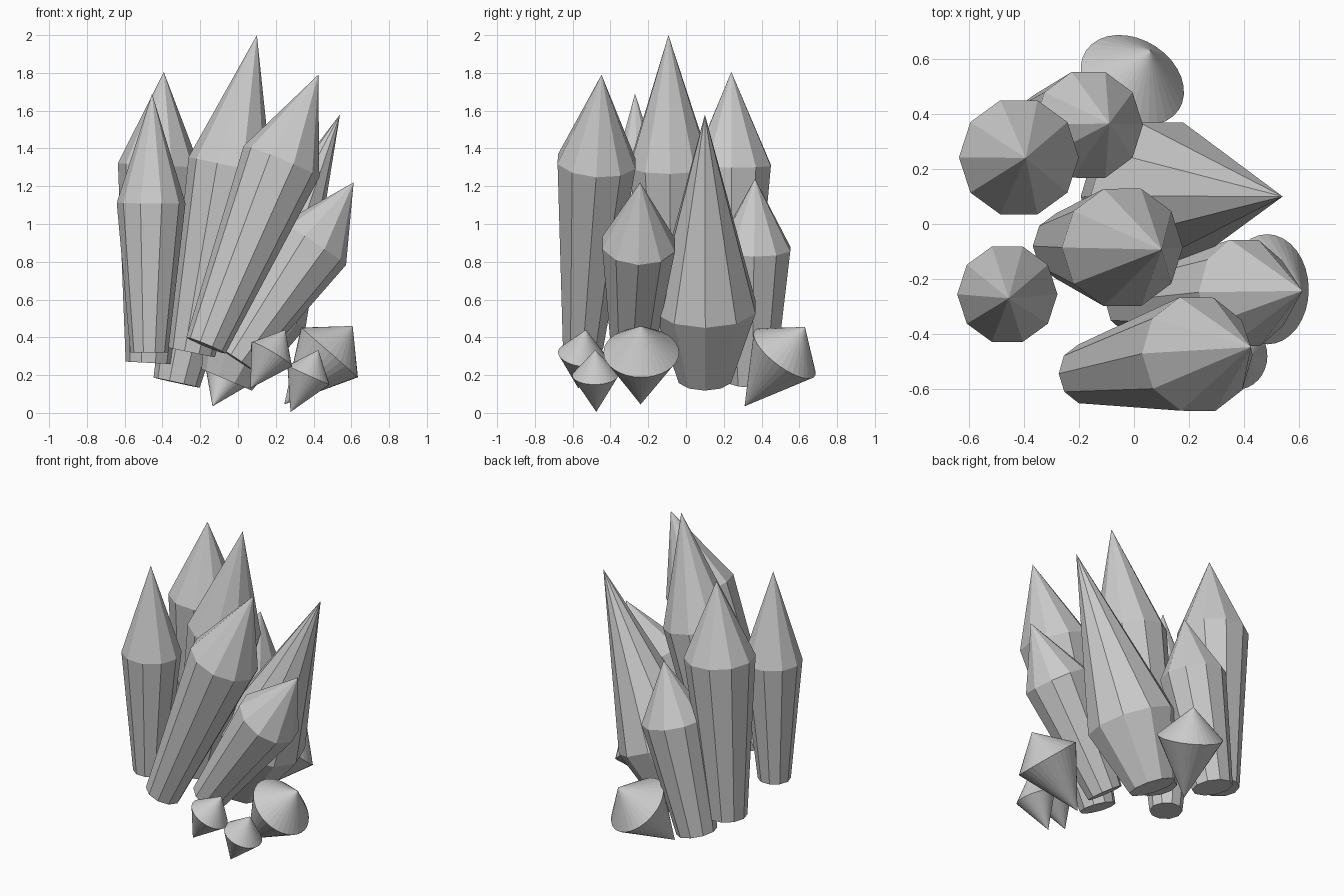
import bpy, bmesh, math
from mathutils import Vector

if "Cube" in bpy.data.objects:
    bpy.data.objects.remove(bpy.data.objects["Cube"])


def crystal(name, base, shoulder, tip, r_base, r_shoulder, sides):
    """Faceted crystal: base ring (or point), shoulder ring, pointed tip."""
    base, shoulder, tip = Vector(base), Vector(shoulder), Vector(tip)
    rot = Vector((0, 0, 1)).rotation_difference((tip - base).normalized())
    bm = bmesh.new()

    def ring(center, r):
        if r == 0:
            return [bm.verts.new(center)] * sides
        return [bm.verts.new(center + rot @ Vector((r * math.cos(a), r * math.sin(a), 0)))
                for a in (2 * math.pi * i / sides for i in range(sides))]

    low, mid, top = ring(base, r_base), ring(shoulder, r_shoulder), bm.verts.new(tip)
    for i in range(sides):
        j = (i + 1) % sides
        if r_base:
            bm.faces.new((low[i], low[j], mid[j], mid[i]))
        else:
            bm.faces.new((low[i], mid[j], mid[i]))
        bm.faces.new((mid[i], mid[j], top))
    if r_base:
        bm.faces.new(low[::-1])
    mesh = bpy.data.meshes.new(name)
    bm.to_mesh(mesh)
    bm.free()
    bpy.context.collection.objects.link(bpy.data.objects.new(name, mesh))


# Tall ten-sided crystals: base, shoulder and tip points, base and shoulder radius
tall = [
    ("crystal_left_front", (-.47, -.26, .32), (-.46, -.255, 1.11), (-.455, -.27, 1.69), .10, .182),
    ("crystal_left_back", (-.475, .24, .265), (-.418, .242, 1.31), (-.393, .24, 1.805), .12, .218),
    ("crystal_back", (-.325, .35, .16), (-.165, .36, .87), (-.09, .365, 1.24), .125, .202),
    ("crystal_center", (-.245, -.08, .32), (-.042, -.085, 1.31), (.10, -.093, 2.0), .125, .224),
    ("crystal_front", (-.17, -.545, .357), (.23, -.473, 1.33), (.425, -.447, 1.79), .112, .217),
    ("crystal_right", (-.01, -.285, .285), (.404, -.25, .895), (.612, -.243, 1.22), .112, .202),
    ("crystal_right_back", (-.06, .10, .175), (.10, .102, .56), (.54, .10, 1.58), .145, .28),
]
for name, base, shoulder, tip, rb, rs in tall:
    crystal(name, base, shoulder, tip, rb, rs, 10)

# Small many-sided double-pointed crystals around the foot
small = [
    ("gem_front_left", (.066, -.57, .13), (.178, -.553, .31), (.25, -.53, .44), .125),
    ("gem_front", (.278, -.475, .005), (.373, -.48, .20), (.425, -.48, .333), .122),
    ("gem_right", (.245, -.24, .045), (.484, -.237, .32), (.607, -.237, .46), .20),
    ("gem_back", (-.135, .31, .035), (-.006, .522, .314), (.06, .63, .455), .20),
]
for name, base, shoulder, tip, rs in small:
    crystal(name, base, shoulder, tip, 0, rs, 32)
